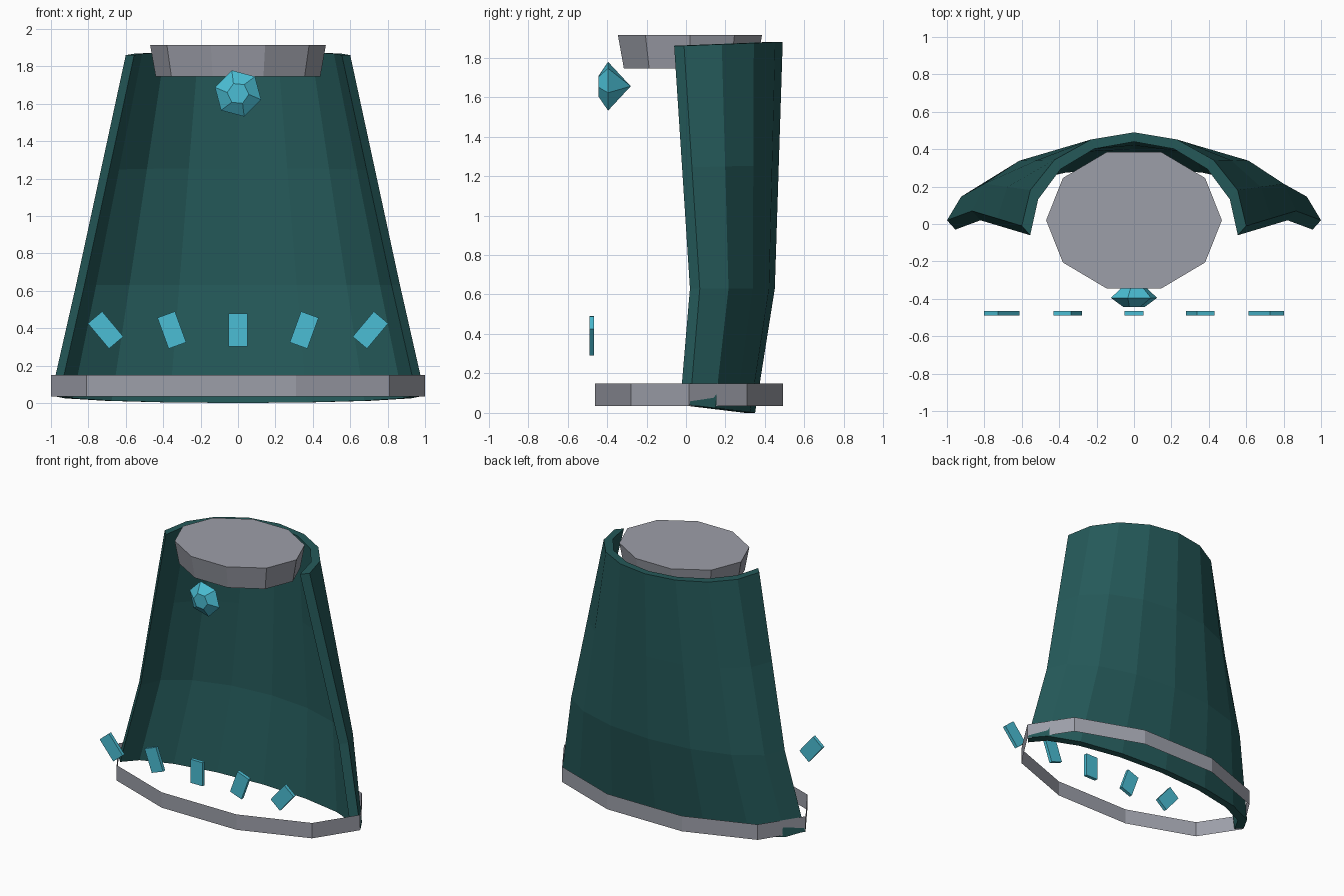
import bpy, bmesh, math

if "Cube" in bpy.data.objects:
    bpy.data.objects.remove(bpy.data.objects["Cube"])


def material(name, rgb):
    m = bpy.data.materials.new(name)
    m.diffuse_color = (*rgb, 1)
    m.use_nodes = True
    m.node_tree.nodes["Principled BSDF"].inputs["Base Color"].default_value = m.diffuse_color
    return m


TEAL = material("dark_teal", (0.018, 0.100, 0.100))
GREY = material("cool_grey", (0.335, 0.345, 0.395))
CYAN = material("bright_cyan", (0.070, 0.515, 0.660))


def make(name, verts, faces, mat):
    bm = bmesh.new()
    vs = [bm.verts.new(v) for v in verts]
    for f in faces:
        bm.faces.new([vs[i] for i in f])
    bmesh.ops.recalc_face_normals(bm, faces=bm.faces[:])
    mesh = bpy.data.meshes.new(name)
    bm.to_mesh(mesh)
    bm.free()
    mesh.materials.append(mat)
    ob = bpy.data.objects.new(name, mesh)
    bpy.context.collection.objects.link(ob)
    return ob


def bridge(rings, n):
    """Quads joining stacked closed loops of n points."""
    return [(r * n + i, r * n + (i + 1) % n, (r + 1) * n + (i + 1) % n, (r + 1) * n + i)
            for r in range(rings - 1) for i in range(n)]


def oval(rx, ry, cy, z, n=10):
    return [(rx * math.cos(2 * math.pi * i / n), cy + ry * math.sin(2 * math.pi * i / n), z)
            for i in range(n)]


# Cloak: thick half-oval shell, open at the front
SEG = 8
# half width, depth, centre y, height at the back, rise towards the front edges
rings = [(1.0, 0.33, 0.02, 0.0, 0.04), (0.866, 0.38, 0.07, 0.63, 0.0),
         (0.733, 0.44, 0.03, 1.255, -0.01), (0.60, 0.50, -0.01, 1.88, -0.02)]
verts = []
for rx, ry, cy, z, rise in rings:
    outer, inner = [], []
    for i in range(SEG + 1):
        t = math.pi * (i / SEG - 0.5)
        s, c = math.sin(t), math.cos(t)
        h = z + rise * (1 - c)
        outer.append((rx * s, cy + ry * c, h))
        inner.append(((rx - 0.045) * s, cy + ry * c - 0.05, h))
    verts += outer + inner[::-1]
n = 2 * (SEG + 1)
faces = bridge(len(rings), n)
for base in (0, (len(rings) - 1) * n):      # bottom and top rims
    faces += [(base + i, base + i + 1, base + n - 2 - i, base + n - 1 - i) for i in range(SEG)]
make("cloak", verts, faces, TEAL)

# Hem band: open ten-sided hoop
make("hem_band", oval(1.0, 0.5, 0.015, 0.035) + oval(1.0, 0.5, 0.015, 0.15),
     bridge(2, 10), GREY)

# Collar: closed ten-sided block, wider at the top
make("collar", oval(0.44, 0.352, 0.02, 1.745) + oval(0.47, 0.384, 0.02, 1.915),
     bridge(2, 10) + [tuple(range(10)), tuple(range(10, 20))], GREY)


# Clasp gem: six-sided, flat front and pointed back
def hexagon(r, y, turn):
    return [(r * math.cos(math.radians(60 * i + turn)), y,
             1.655 + r * math.sin(math.radians(60 * i + turn))) for i in range(6)]


make("clasp_gem", hexagon(0.058, -0.443, -5) + hexagon(0.128, -0.395, -15) + [(0, -0.28, 1.655)],
     bridge(2, 6) + [tuple(range(6))] + [(6 + i, 6 + (i + 1) % 6, 12) for i in range(6)], CYAN)

# Row of fanned studs in front of the hem
for k in range(-2, 3):
    a = math.radians(20 * k)
    pts = []
    for y in (-0.49, -0.465):
        for u, v in ((-0.05, -0.088), (0.05, -0.088), (0.05, 0.088), (-0.05, 0.088)):
            pts.append((0.354 * k + u * math.cos(a) + v * math.sin(a), y,
                        0.39 - u * math.sin(a) + v * math.cos(a)))
    make(f"stud_{k + 3}", pts, bridge(2, 4) + [(0, 1, 2, 3), (4, 5, 6, 7)], CYAN)
